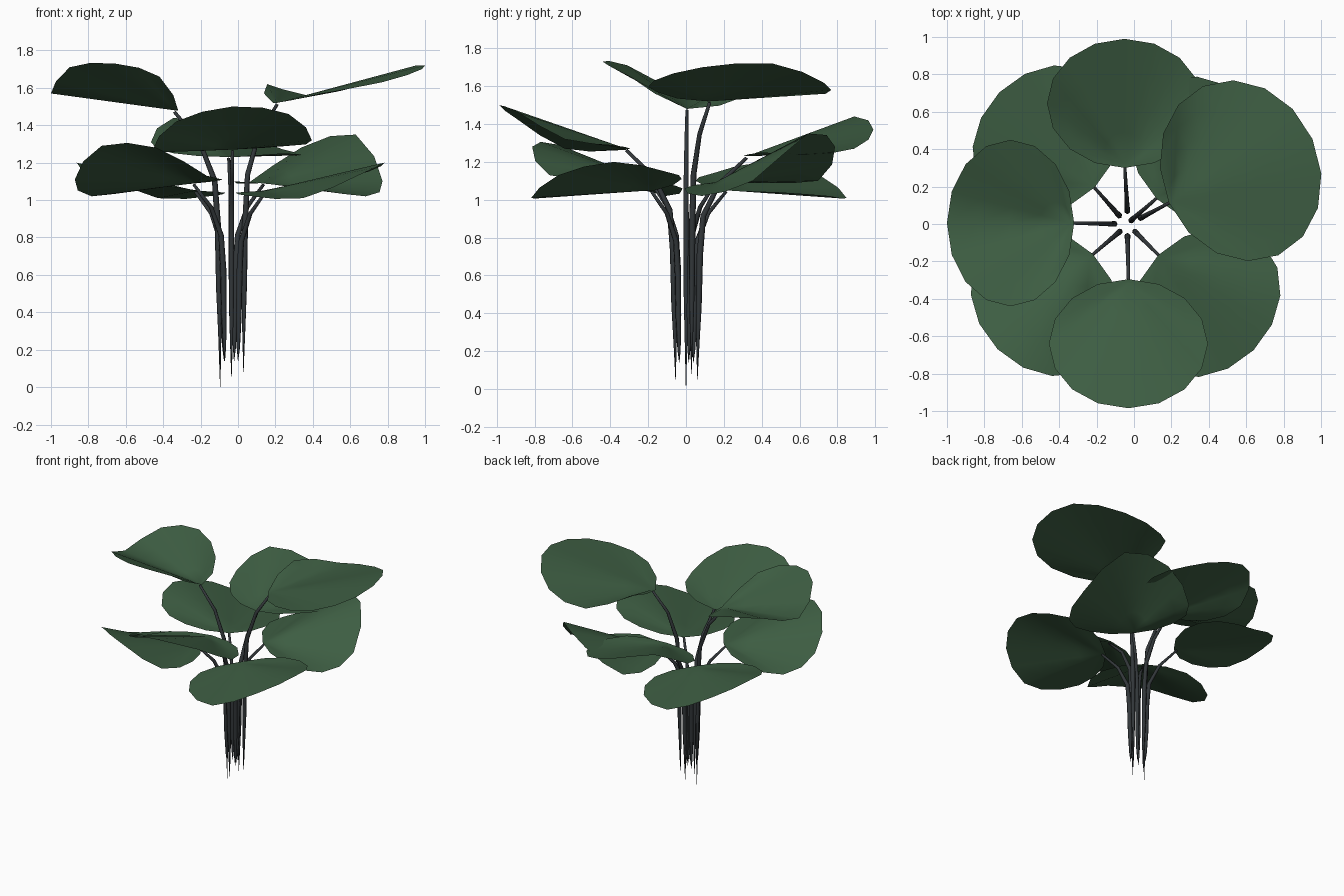
import bpy, bmesh, math
from mathutils import Vector

if "Cube" in bpy.data.objects:
    bpy.data.objects.remove(bpy.data.objects["Cube"])


def material(name, color):
    m = bpy.data.materials.new(name)
    m.diffuse_color = (*color, 1)
    m.use_nodes = True
    m.node_tree.nodes["Principled BSDF"].inputs["Base Color"].default_value = m.diffuse_color
    return m


GREEN = material("leaf green", (0.047, 0.11, 0.055))
DARK = material("stem charcoal", (0.032, 0.038, 0.042))
HUB = Vector((-0.035, 0.0, 0.0))
SEG, RINGS = 16, 4


def rim_height(h, i):
    """Heights at 16 rim points from 8 given ones, smoothly interpolated."""
    k = i // 2
    if i % 2 == 0:
        return h[k]
    a, b, c, d = (h[(k + o) % 8] for o in (-1, 0, 1, 2))
    return (9 * (b + c) - a - d) / 16


def add_mesh(name, bm, mat):
    for f in bm.faces:
        f.smooth = True
    mesh = bpy.data.meshes.new(name)
    bm.to_mesh(mesh)
    bm.free()
    mesh.materials.append(mat)
    bpy.context.collection.objects.link(bpy.data.objects.new(name, mesh))


def blade(name, center, angle, length, width, heights):
    """Oval leaf whose ribs fan out from the stalk joint to a wavy rim."""
    a = math.radians(angle)
    axis = Vector((math.cos(a), math.sin(a)))
    side = Vector((-axis.y, axis.x))
    joint = Vector((*(Vector(center) - axis * length * 0.47), heights[4]))
    rim = []
    for i in range(SEG):
        t = 2 * math.pi * i / SEG
        xy = Vector(center) + axis * math.cos(t) * length / 2 + side * math.sin(t) * width / 2
        rim.append(Vector((xy.x, xy.y, rim_height(heights, i))))
    bm = bmesh.new()
    hub = bm.verts.new(joint)
    rings = [[bm.verts.new(joint.lerp(p, r / RINGS)) for p in rim]
             for r in range(1, RINGS + 1)]
    for i in range(SEG):
        j = (i + 1) % SEG
        bm.faces.new((hub, rings[0][i], rings[0][j]))
        for near, far in zip(rings, rings[1:]):
            bm.faces.new((near[i], far[i], far[j], near[j]))
    add_mesh(name, bm, GREEN)
    return joint - Vector((0, 0, 0.008))


def stem(name, angle, base_r, base_z, tip):
    """Hexagonal stalk: pointed foot, straight shaft, outward bend to the leaf."""
    a = math.radians(angle)
    out = Vector((math.cos(a), math.sin(a), 0))
    across = Vector((-out.y, out.x, 0))
    foot = HUB + out * base_r
    reach = Vector((tip.x, tip.y, 0)) - foot
    # share of outward reach, share of height, radius, tilt
    path = [(0, None, 0.001, 0), (0.01, 0.2, 0.009, 0), (0.03, 0.36, 0.015, 0),
            (0.05, 0.58, 0.017, 0), (0.12, 0.75, 0.015, 0.25),
            (0.45, 0.89, 0.012, 0.6), (1, 1, 0.009, 0.6)]
    bm = bmesh.new()
    loops = []
    for share, h, rad, tilt in path:
        c = foot + reach * share
        c.z = base_z if h is None else tip.z * h
        up = out * math.cos(tilt) - Vector((0, 0, math.sin(tilt)))
        loops.append([bm.verts.new(c + (up * math.cos(k * math.pi / 3)
                                        + across * math.sin(k * math.pi / 3)) * rad)
                      for k in range(6)])
    for lo, hi in zip(loops, loops[1:]):
        for k in range(6):
            bm.faces.new((lo[k], lo[(k + 1) % 6], hi[(k + 1) % 6], hi[k]))
    bm.faces.new(loops[0][::-1])
    bm.faces.new(loops[-1])
    bmesh.ops.recalc_face_normals(bm, faces=bm.faces)
    add_mesh(name, bm, DARK)


# name, centre, heading, length, width, foot radius, foot z,
# rim heights from the outer tip, turning left
PLANT = [
    ("front", (-0.03, -0.64), 270, 0.69, 0.85, 0.055, 0.05,
     (1.50, 1.46, 1.32, 1.29, 1.27, 1.26, 1.27, 1.42)),
    ("back", (-0.05, 0.645), 90, 0.69, 0.83, 0.06, 0.05,
     (1.37, 1.44, 1.31, 1.25, 1.23, 1.25, 1.24, 1.27)),
    ("left", (-0.66, 0.005), 180, 0.68, 0.89, 0.06, 0.00,
     (1.57, 1.71, 1.73, 1.66, 1.48, 1.55, 1.66, 1.66)),
    ("right", (0.57, 0.285), 24, 0.84, 0.99, 0.07, 0.08,
     (1.72, 1.62, 1.56, 1.62, 1.52, 1.57, 1.63, 1.70)),
    ("front_right", (0.385, -0.42), 315, 0.72, 0.87, 0.05, 0.14,
     (1.13, 1.20, 1.15, 1.11, 1.05, 1.04, 1.02, 1.01)),
    ("back_right", (0.375, 0.39), 45, 0.72, 0.87, 0.02, 0.14,
     (1.35, 1.28, 1.10, 1.10, 1.09, 1.06, 1.02, 1.10)),
    ("front_left", (-0.475, -0.415), 225, 0.72, 0.87, 0.05, 0.14,
     (1.29, 1.28, 1.13, 1.11, 1.09, 1.06, 1.02, 1.11)),
    ("back_left", (-0.465, 0.45), 135, 0.72, 0.87, 0.055, 0.14,
     (1.13, 1.20, 1.14, 1.10, 1.05, 1.04, 1.02, 1.01)),
]

for name, center, angle, length, width, foot_r, foot_z, heights in PLANT:
    tip = blade(name + "_leaf", center, angle, length, width, heights)
    stem(name + "_stem", angle, foot_r, foot_z, tip)
